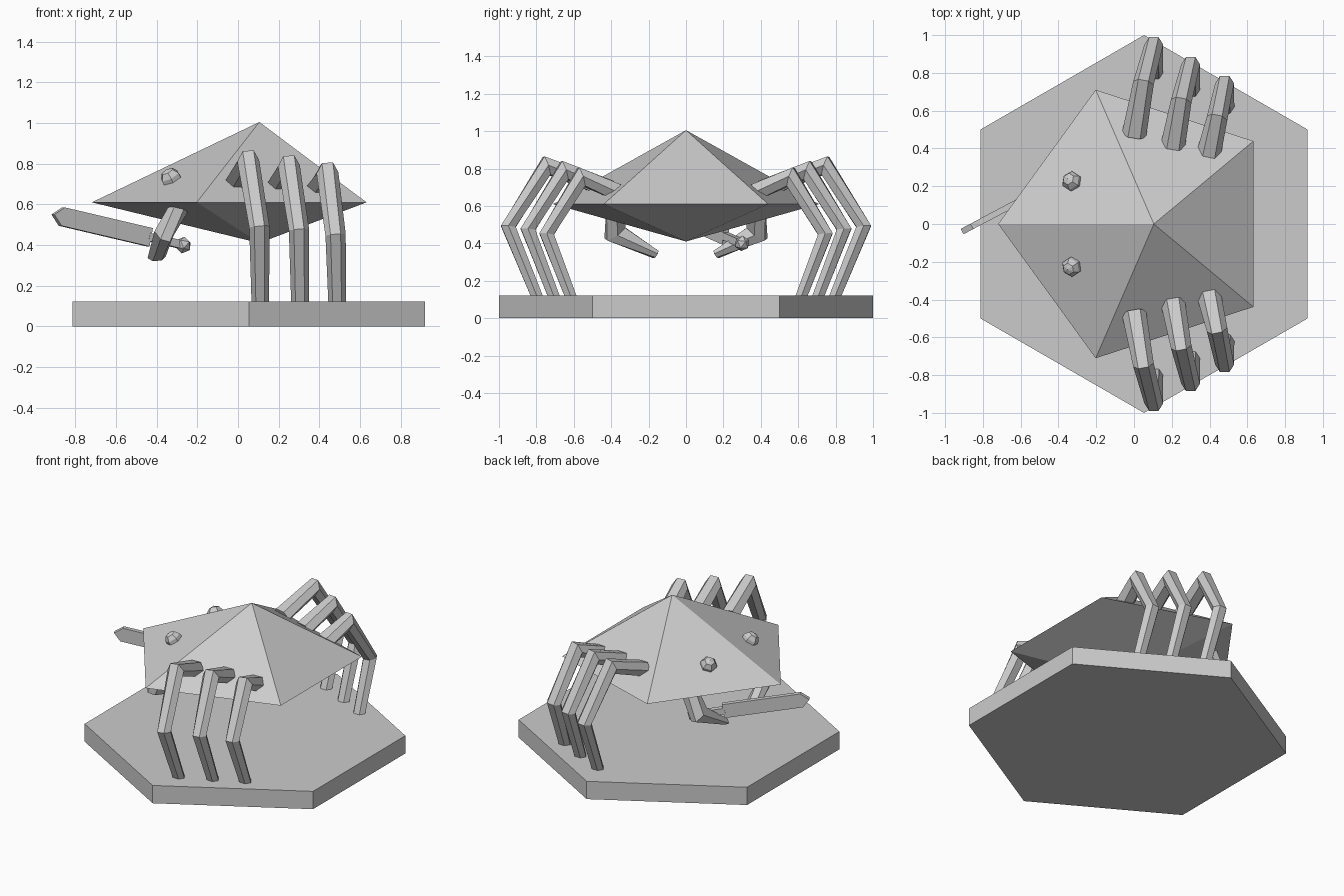
import bpy, bmesh, math
from mathutils import Vector, Matrix

if "Cube" in bpy.data.objects:
    bpy.data.objects.remove(bpy.data.objects["Cube"])

grey = bpy.data.materials.new("stone grey")
grey.use_nodes = True
grey.diffuse_color = (0.6, 0.6, 0.6, 1)
grey.node_tree.nodes["Principled BSDF"].inputs["Base Color"].default_value = (0.6, 0.6, 0.6, 1)


def finish(name, bm):
    bmesh.ops.recalc_face_normals(bm, faces=bm.faces)
    mesh = bpy.data.meshes.new(name)
    bm.to_mesh(mesh)
    bm.free()
    mesh.materials.append(grey)
    obj = bpy.data.objects.new(name, mesh)
    bpy.context.collection.objects.link(obj)
    return obj


def ring(bm, sides, radius, centre, start):
    return [bm.verts.new((centre[0] + radius * math.cos(start + math.tau * i / sides),
                          centre[1] + radius * math.sin(start + math.tau * i / sides),
                          centre[2])) for i in range(sides)]


def bridge(bm, a, b):
    for i in range(len(a)):
        j = (i + 1) % len(a)
        bm.faces.new((a[i], a[j], b[j], b[i]))


def limb(name, path, widths, depths, side):
    """Hexagonal tapered limb with mitred joints along a path."""
    bm = bmesh.new()
    pts = [Vector(p) for p in path]
    rings = []
    for k, p in enumerate(pts):
        before = (p - pts[k - 1]).normalized() if k else (pts[1] - p).normalized()
        after = (pts[k + 1] - p).normalized() if k < len(pts) - 1 else before
        t = (before + after).normalized()
        s = Vector(side)
        s = (s - t * s.dot(t)).normalized()
        n = t.cross(s) / max(0.5, t.dot(before))
        rings.append([bm.verts.new(p + s * widths[k] * math.cos(a) + n * depths[k] * math.sin(a) / 0.866)
                      for a in (math.tau * i / 6 for i in range(6))])
    for a, b in zip(rings, rings[1:]):
        bridge(bm, a, b)
    bm.faces.new(rings[0])
    bm.faces.new(rings[-1])
    return finish(name, bm)


# Hexagonal base slab
bm = bmesh.new()
low = ring(bm, 6, 1, (0.053, 0, 0), math.pi / 6)
high = ring(bm, 6, 1, (0.053, 0, 0.122), math.pi / 6)
bridge(bm, low, high)
bm.faces.new(low)
bm.faces.new(high)
finish("base", bm)

# Five-sided shell, pointed above and below
bm = bmesh.new()
rim = ring(bm, 5, 0.747, (0.028, 0, 0.61), math.pi)
for height in (1.005, 0.41):
    tip = bm.verts.new((0.105, 0, height))
    for i in range(5):
        bm.faces.new((rim[i], rim[(i + 1) % 5], tip))
finish("shell", bm)

# Per leg: inner end, upper knee, outer knee and foot
legs = {
    "front": [(0, 0.47, 0.71), (0.05, 0.745, 0.815), (0.105, 0.95, 0.49), (0.11, 0.79, 0.1)],
    "middle": [(0.205, 0.41, 0.695), (0.25, 0.65, 0.79), (0.30, 0.845, 0.475), (0.305, 0.70, 0.1)],
    "rear": [(0.395, 0.37, 0.675), (0.44, 0.56, 0.755), (0.48, 0.745, 0.45), (0.488, 0.61, 0.1)],
}
arm = [(-0.275, 0.37, 0.61), (-0.365, 0.38, 0.455), (-0.40, 0.16, 0.34)]
for sign, hand in ((-1, "left"), (1, "right")):
    for row, path in legs.items():
        limb(f"{hand}_{row}_leg", [(x, sign * y, z) for x, y, z in path],
             (0.065, 0.055, 0.05, 0.043), (0.045, 0.04, 0.035, 0.03), (1, 0, 0))
    limb(f"{hand}_arm", [(x, sign * y, z) for x, y, z in arm],
         (0.048, 0.05, 0.046), (0.055, 0.05, 0.02), (1, 0, 0.2))

    # Faceted eye, tilted to the shell face it sits on
    bm = bmesh.new()
    bmesh.ops.create_uvsphere(bm, u_segments=6, v_segments=5, radius=0.055)
    tilt = Vector((-0.45, 0.3 * sign, 0.85)).to_track_quat('Z', 'Y').to_matrix().to_4x4()
    bm.transform(Matrix.Translation((-0.328, 0.225 * sign, 0.725)) @ tilt)
    finish(f"{hand}_eye", bm)

# Sword held in one arm: local x runs from blade tip to pommel
tip = Vector((-0.91, -0.04, 0.55))
axis = Vector((0.66, 0.35, -0.155)).normalized()
across = Vector((0, 0, 1)).cross(axis).normalized()
up = axis.cross(across)
frame = Matrix((axis, across, up)).transposed().to_4x4()
frame.translation = tip


def bar(name, outline, half):
    bm = bmesh.new()
    sides = [[bm.verts.new((x, y, z)) for x, z in outline] for y in (-half, half)]
    bridge(bm, *sides)
    for face in sides:
        bm.faces.new(face)
    bm.transform(frame)
    return finish(name, bm)


bar("blade", [(0, 0), (0.05, 0.046), (0.55, 0.046), (0.55, -0.046), (0.05, -0.046)], 0.016)
bar("grip", [(0.54, 0.02), (0.73, 0.02), (0.73, -0.02), (0.54, -0.02)], 0.018)
bm = bmesh.new()
bmesh.ops.create_icosphere(bm, subdivisions=1, radius=0.042)
bm.transform(frame @ Matrix.Translation((0.74, 0, 0)))
finish("pommel", bm)
